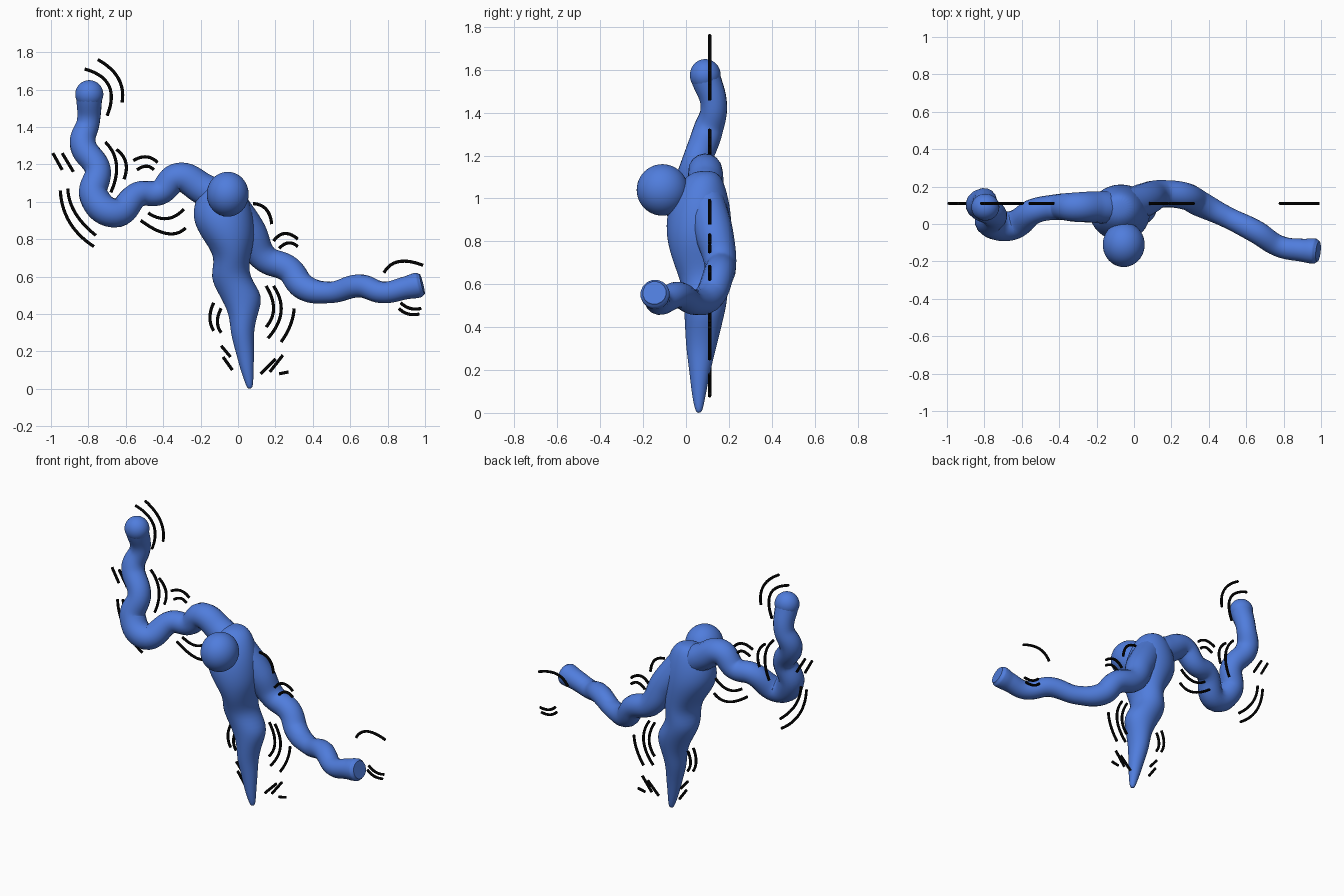
import bpy
import bmesh
from math import cos, sin, tau
from mathutils import Vector

old_cube = bpy.data.objects.get("Cube")
if old_cube:
    bpy.data.objects.remove(old_cube, do_unlink=True)

CM = 0.01           # all tables below are in hundredths of a unit
STROKE_Y = 0.11     # depth of the plane holding the motion strokes


def make_material(name, colour):
    material = bpy.data.materials.new(name)
    material.use_nodes = True
    material.diffuse_color = colour
    shader = material.node_tree.nodes["Principled BSDF"]
    shader.inputs["Base Color"].default_value = colour
    shader.inputs["Roughness"].default_value = 0.6
    return material


BLUE = make_material("soft_blue", (0.08, 0.205, 0.72, 1))
BLACK = make_material("ink_black", (0.003, 0.003, 0.003, 1))


def add_mesh(name, bm, material):
    """Turn a bmesh into a smooth shaded object."""
    bmesh.ops.recalc_face_normals(bm, faces=bm.faces)
    mesh = bpy.data.meshes.new(name)
    bm.to_mesh(mesh)
    bm.free()
    mesh.materials.append(material)
    mesh.shade_smooth()
    obj = bpy.data.objects.new(name, mesh)
    bpy.context.collection.objects.link(obj)
    return obj


def finish_curve(name, curve, material):
    """Convert a bevelled curve into a mesh object."""
    curve.materials.append(material)
    obj = bpy.data.objects.new(name, curve)
    bpy.context.collection.objects.link(obj)
    bpy.ops.object.select_all(action='DESELECT')
    obj.select_set(True)
    bpy.context.view_layer.objects.active = obj
    bpy.ops.object.convert(target='MESH')
    bpy.ops.object.shade_smooth_by_angle()
    return bpy.context.object


def new_curve(name, depth, resolution):
    curve = bpy.data.curves.new(name, 'CURVE')
    curve.dimensions = '3D'
    curve.bevel_depth = depth
    curve.bevel_resolution = resolution
    curve.use_fill_caps = True
    return curve


def limb(name, points):
    """Wobbly tube through (x, y, z, radius) points."""
    curve = new_curve(name, CM, 6)
    curve.resolution_u = 10
    spline = curve.splines.new('BEZIER')
    spline.radius_interpolation = 'CARDINAL'
    spline.bezier_points.add(len(points) - 1)
    for knot, (x, y, z, radius) in zip(spline.bezier_points, points):
        knot.co = Vector((x, y, z)) * CM
        knot.radius = radius
        knot.handle_left_type = knot.handle_right_type = 'AUTO'
    return finish_curve(name, curve, BLUE)


def loft(name, rings, sides=24):
    """Smooth body through horizontal ellipses (z, x, y, half width, half depth)."""
    bm = bmesh.new()
    loops = []
    for z, x, y, width, depth in rings:
        loops.append([bm.verts.new(Vector((x + width * cos(tau * i / sides),
                                           y + depth * sin(tau * i / sides),
                                           z)) * CM) for i in range(sides)])
    for lower, upper in zip(loops, loops[1:]):
        for i in range(sides):
            j = (i + 1) % sides
            bm.faces.new((lower[i], lower[j], upper[j], upper[i]))
    bm.faces.new(loops[0])
    bm.faces.new(loops[-1])
    obj = add_mesh(name, bm, BLUE)
    subdivision = obj.modifiers.new("rounding", 'SUBSURF')
    subdivision.levels = subdivision.render_levels = 2
    return obj


def ball(name, centre, size):
    bm = bmesh.new()
    bmesh.ops.create_uvsphere(bm, u_segments=40, v_segments=24, radius=1)
    bmesh.ops.scale(bm, vec=Vector(size) * CM, verts=bm.verts)
    bmesh.ops.translate(bm, vec=Vector(centre) * CM, verts=bm.verts)
    return add_mesh(name, bm, BLUE)


def strokes(name, lines, steps=14):
    """Thin ink lines in the stroke plane: start, middle, end (or just two ends)."""
    curve = new_curve(name, 0.0085, 2)
    for line in lines:
        start, end = Vector(line[:2]), Vector(line[-2:])
        middle = Vector(line[2:4]) if len(line) > 4 else (start + end) / 2
        control = middle * 2 - (start + end) / 2
        spline = curve.splines.new('POLY')
        spline.points.add(steps)
        for i, knot in enumerate(spline.points):
            t = i / steps
            x, z = (start * (1 - t) ** 2 + control * 2 * t * (1 - t) + end * t * t) * CM
            knot.co = (x, STROKE_Y, z, 1)
    return finish_curve(name, curve, BLACK)


# Torso narrowing into a single wavy leg
loft("torso_and_leg", [
    (113, -8, 9, 4, 4), (110, -8, 8, 10, 9), (100, -8.5, 6.5, 15, 13.5),
    (90, -8, 6, 16.5, 15.5), (80, -5, 6, 14, 15), (70, -2.5, 7, 9, 13),
    (60, -5, 9, 10.5, 11), (50, 2, 9, 12, 10), (40, 3, 8, 7.5, 8.5),
    (30, 2, 7, 6.2, 7), (20, 3.7, 6.5, 5, 5), (10, 4.8, 6, 3.5, 3.5),
    (2, 6.2, 6, 2, 2), (0, 6.2, 6, 1, 1)])

# Head, pushed forward of the chest
ball("head", (-5.5, -11, 104), (11.2, 12, 12))

# Raised arm on the right with a round hand
limb("right_arm", [
    (-8, 8, 100, 9), (-19, 9, 107, 8.5), (-32, 9, 113, 7.8), (-42, 9, 105, 6.8),
    (-53, 7, 104, 6.8), (-66, -1, 94, 7.8), (-77, 1, 103, 7.8),
    (-75, 5, 117, 7), (-83, 10, 131, 7), (-80, 13, 143, 6.2), (-79.5, 9, 157, 7)])
ball("right_hand", (-79.5, 9, 157.5), (7.5, 7.2, 7.5))

# Lowered arm on the left with a blunt end
limb("left_arm", [
    (-4, 9, 99, 9), (6, 13, 84, 9), (14, 16, 70, 7.5), (27, 15, 64, 7.2),
    (35, 11, 54.5, 7), (49, 4, 51.5, 5.8), (65, -4, 55, 6.2), (78, -12, 51.5, 5.8),
    (90, -14, 54, 6.2), (96.5, -14.5, 55.5, 6.8), (98.5, -14.7, 56, 5.5)])

# Motion strokes around each part of the body
strokes("right_hand_strokes", [
    (-82, 171, -69, 162, -70, 146), (-75, 176, -64, 166, -62, 153)])
strokes("right_forearm_strokes", [
    (-99, 126, -94, 117), (-94, 126, -88, 116),
    (-95, 106, -90, 89, -77, 76), (-91, 107, -87, 94, -76, 82),
    (-71, 132, -65, 120, -68, 105), (-65, 128, -60, 121, -61, 112)])
strokes("right_upper_arm_strokes", [
    (-56, 122, -49, 124, -43, 121), (-54, 117, -49, 119, -45, 117),
    (-52, 90, -38, 83, -28, 86), (-48, 94, -38, 91, -29, 96)])
strokes("left_upper_arm_strokes", [
    (8, 99, 15, 96, 18, 88),
    (19, 79, 25, 83, 32, 80), (22, 75, 27, 78, 32, 76)])
strokes("left_hand_strokes", [
    (78, 62, 86, 68, 99, 66), (87, 46, 92, 43, 98, 43), (86, 43, 91, 40, 97, 40)])
strokes("leg_strokes", [
    (15, 55, 19, 43, 15, 33), (19, 55, 23, 41, 16, 27), (30, 43, 28, 34, 23, 25),
    (-13, 46, -15, 38, -13, 31), (-9, 43, -11, 36, -9, 30)])
strokes("foot_strokes", [
    (-9, 23, -4, 17), (-8, 17, -3, 10),
    (12, 8, 20, 16), (17, 9, 24, 18), (22, 8, 27, 9)])
